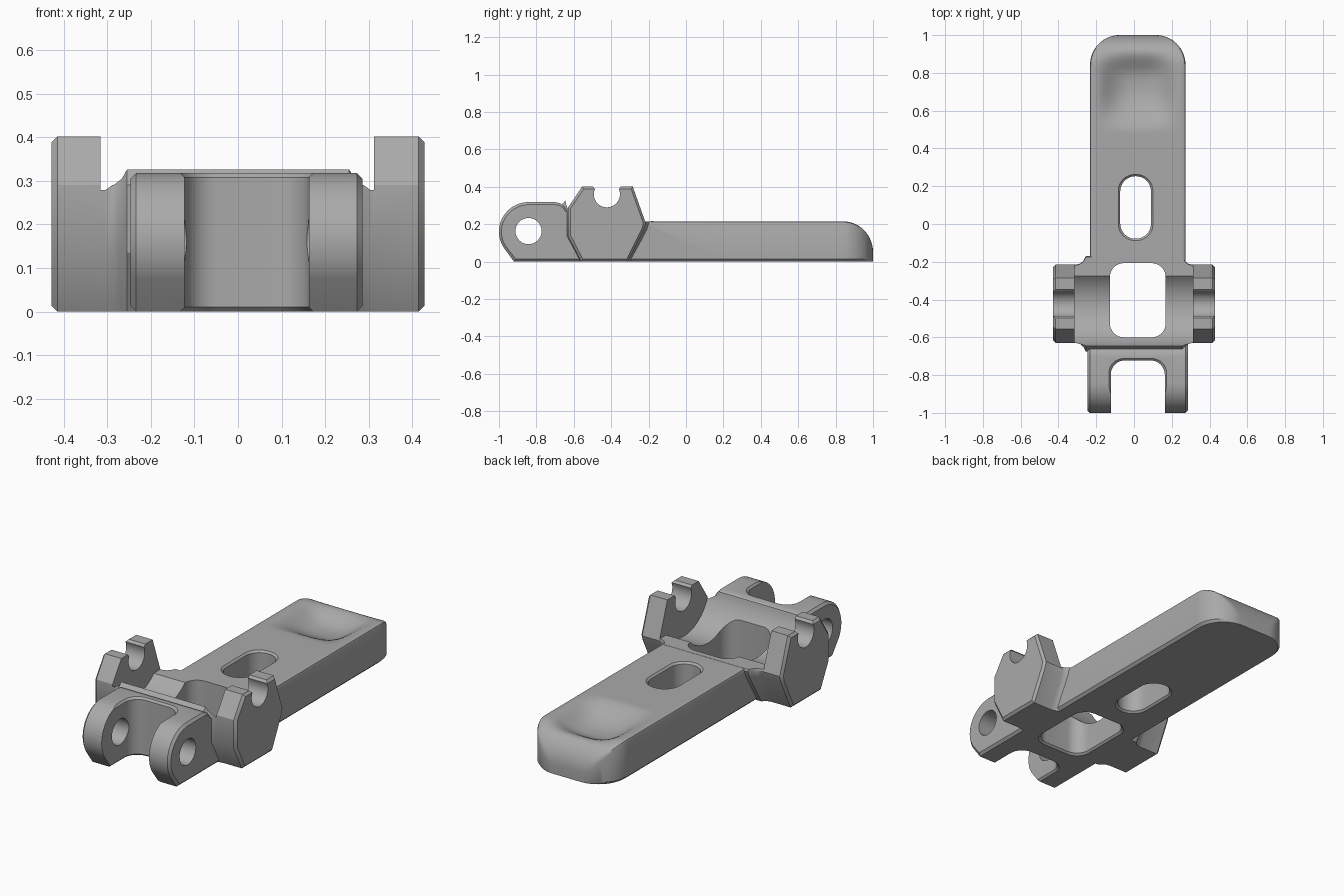
import bpy, bmesh
from math import sin, cos, pi, sqrt, radians

if "Cube" in bpy.data.objects:
    bpy.data.objects.remove(bpy.data.objects["Cube"])

grey = bpy.data.materials.new("plain grey")
grey.use_nodes = True
GREY = (0.4, 0.4, 0.4, 1)
grey.diffuse_color = GREY
grey.node_tree.nodes["Principled BSDF"].inputs["Base Color"].default_value = GREY


def arc(cu, cv, r, start, end, n=16):
    """Points on an arc, angles in degrees."""
    angles = [radians(start + (end - start) * i / n) for i in range(n + 1)]
    return [(cu + r * cos(a), cv + r * sin(a)) for a in angles]


def rounded_rect(u0, u1, v0, v1, r):
    return (arc(u1 - r, v1 - r, r, 0, 90, 8) + arc(u0 + r, v1 - r, r, 90, 180, 8)
            + arc(u0 + r, v0 + r, r, 180, 270, 8) + arc(u1 - r, v0 + r, r, 270, 360, 8))


def inset(points, du, dv):
    """Shrink an outline by du, dv on each side (negative grows it)."""
    us, vs = zip(*points)
    cu, cv = (min(us) + max(us)) / 2, (min(vs) + max(vs)) / 2
    ku = 1 - du / (max(us) - cu)
    kv = 1 - dv / (max(vs) - cv)
    return [(cu + (u - cu) * ku, cv + (v - cv) * kv) for u, v in points]


def loft(name, axis, sections):
    """Skin a row of (position, outline) sections along an axis."""
    place = {"x": lambda s, u, v: (s, u, v),
             "y": lambda s, u, v: (u, s, v),
             "z": lambda s, u, v: (u, v, s)}[axis]
    bm = bmesh.new()
    rings = [[bm.verts.new(place(s, u, v)) for u, v in pts] for s, pts in sections]
    for a, b in zip(rings, rings[1:]):
        for i in range(len(a)):
            j = (i + 1) % len(a)
            bm.faces.new((a[i], a[j], b[j], b[i]))
    bm.faces.new(rings[0])
    bm.faces.new(rings[-1])
    bmesh.ops.recalc_face_normals(bm, faces=bm.faces)
    mesh = bpy.data.meshes.new(name)
    bm.to_mesh(mesh)
    bm.free()
    mesh.materials.append(grey)
    obj = bpy.data.objects.new(name, mesh)
    bpy.context.collection.objects.link(obj)
    return obj


def combine(target, other, operation):
    mod = target.modifiers.new("combine", "BOOLEAN")
    mod.operation = operation
    mod.solver = "EXACT"
    mod.object = other
    bpy.context.view_layer.objects.active = target
    bpy.ops.object.modifier_apply(modifier=mod.name)
    bpy.data.objects.remove(other)


# Handle: rounded end and a soft thumb dish
MID, HALF, TOP, END = 0.02, 0.253, 0.215, 0.84


def dish(x, y):
    px = min(1, abs(x - MID) / 0.22)
    py = min(1, abs(y - 0.74) / (0.25 if y < 0.74 else 0.2))
    return 0.075 * (1 - px ** 3) ** 2 * (1 - py ** 2.5) ** 2


def handle_section(y):
    fall = sqrt(max(0, 1 - (max(0, y - END) / 0.16) ** 2))
    w = HALF - 0.155 * (1 - fall)
    h = TOP - 0.165 * (1 - fall)
    c = 0.014
    pts = [(-w + c, 0), (-w, c), (-w, h - c), (-w + 0.004, h - 0.004)]
    n = 28
    for i in range(n + 1):
        u = (-1 + 2 * i / n) * (w - c)
        pts.append((u, h - dish(u + MID, y) * (0.3 + 0.7 * fall)))
    pts += [(w - 0.004, h - 0.004), (w, h - c), (w, c), (w - c, 0)]
    return [(u + MID, v) for u, v in pts]


stations = [-0.4, 0.2, 0.47] + [0.49 + 0.35 * i / 24 for i in range(25)]
stations += [END + 0.16 * sin(pi / 2 * i / 16) for i in range(1, 17)]
lever = loft("lever", "y", [(y, handle_section(y)) for y in stations])

# Fork block at the front
fork = arc(-0.842, 0.16, 0.158, 212, 90, 24)
fork += [(-0.70, 0.318), (-0.675, 0.313), (-0.655, 0.30), (-0.642, 0.28),
         (-0.45, 0.2), (-0.45, 0), (-0.92, 0)]
small = inset(fork, 0.013, 0.013)
combine(lever, loft("fork", "x", [(-0.247, small), (-0.234, fork),
                                  (0.273, fork), (0.286, small)]), "UNION")

# Cross body with a cheek at each end, flared where it meets the handle
cheek = [(-0.56, 0), (-0.63, 0.135), (-0.63, 0.29), (-0.555, 0.402),
         (-0.285, 0.402), (-0.215, 0.205), (-0.225, 0.17), (-0.31, 0)]
half = [(0.428, 0.013, 0.013), (0.415, 0, 0), (0.305, 0, 0),
        (0.285, -0.006, 0), (0.268, -0.02, 0), (0.255, -0.045, 0)]
body = [(-x, inset(cheek, a, b)) for x, a, b in half]
body += [(x, inset(cheek, a, b)) for x, a, b in reversed(half)]
combine(lever, loft("cheeks", "x", body), "UNION")

# Rounded trough between the cheeks
trough = arc(-0.43, 0.37, 0.22, 180, 315, 28)
trough += [(-0.1, 0.217), (-0.1, 0.6), (-0.65, 0.6)]
combine(lever, loft("trough", "x", [(-0.316, trough), (0.312, trough)]), "DIFFERENCE")

# Open notches in the cheek tops
notch = arc(-0.423, 0.36, 0.07, 155, 385, 24)
notch += [(-0.355, 0.392), (-0.335, 0.42), (-0.511, 0.42), (-0.491, 0.392)]
for side in (-1, 1):
    combine(lever, loft("notch", "x", [(side * 0.312, notch), (side * 0.6, notch)]),
            "DIFFERENCE")

# Chamfered openings: slot, window and fork gap
openings = [(rounded_rect(-0.073, 0.09, -0.078, 0.253, 0.08), 0.215),
            (rounded_rect(-0.128, 0.168, -0.6, -0.207, 0.075), 0.5),
            (rounded_rect(-0.123, 0.163, -1.3, -0.722, 0.075), 0.318)]
for outline, top in openings:
    flared = inset(outline, -0.03, -0.03)
    combine(lever, loft("opening", "z", [(-0.02, flared), (0.01, outline),
                                         (top - 0.01, outline), (top + 0.02, flared)]),
            "DIFFERENCE")

# Pivot hole through both tines
pivot = arc(-0.842, 0.163, 0.07, 0, 348.75, 31)
combine(lever, loft("pivot", "x", [(-0.5, pivot), (0.5, pivot)]), "DIFFERENCE")

# Smooth shading with crisp edges
bpy.ops.object.select_all(action="DESELECT")
lever.select_set(True)
bpy.context.view_layer.objects.active = lever
bpy.ops.object.shade_smooth_by_angle(angle=radians(30))
